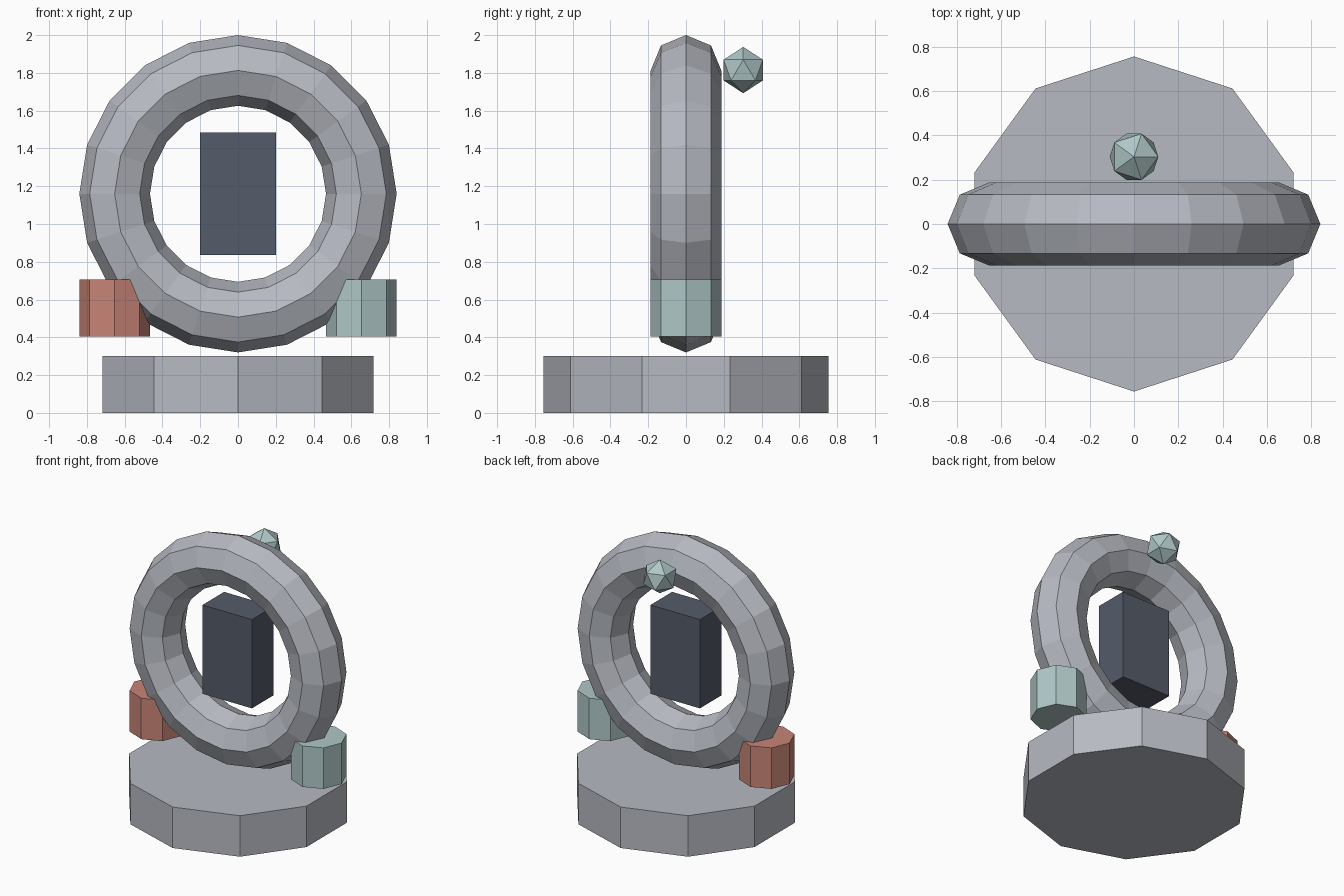
import bpy
import math

if "Cube" in bpy.data.objects:
    bpy.data.objects.remove(bpy.data.objects["Cube"])


def material(name, color):
    m = bpy.data.materials.new(name)
    m.diffuse_color = (*color, 1)
    m.use_nodes = True
    m.node_tree.nodes["Principled BSDF"].inputs["Base Color"].default_value = m.diffuse_color
    return m


grey = material("stone grey", (0.47, 0.49, 0.54))
slate = material("dark slate", (0.09, 0.107, 0.144))
teal = material("pale teal", (0.43, 0.57, 0.57))
coral = material("coral red", (0.58, 0.235, 0.185))


def finish(name, mat):
    ob = bpy.context.object
    ob.name = name
    ob.data.materials.append(mat)
    return ob


def drum(name, mat, sides, radius, height, x, z):
    bpy.ops.mesh.primitive_cylinder_add(vertices=sides, radius=radius, depth=height,
                                        location=(x, 0, z))
    return finish(name, mat)


RING_Z, MAJOR, MINOR = 1.16, 0.653, 0.187

# ten-sided base slab
drum("base", grey, 10, 0.755, 0.30, 0, 0.15)

# upright ring
bpy.ops.mesh.primitive_torus_add(major_segments=20, minor_segments=8,
                                 major_radius=MAJOR, minor_radius=MINOR,
                                 location=(0, 0, RING_Z),
                                 rotation=(math.pi / 2, 0, 0))
finish("ring", grey)

# floating block inside the ring
bpy.ops.mesh.primitive_cube_add(size=1, location=(0, 0, RING_Z))
finish("centre_block", slate).scale = (0.40, 0.25, 0.65)

# eight-sided drums at either side of the ring
for side, label, mat in ((-1, "left_drum", coral), (1, "right_drum", teal)):
    drum(label, mat, 8, MINOR, 0.30, side * MAJOR, 0.555)

# small gem behind the top of the ring
bpy.ops.mesh.primitive_ico_sphere_add(subdivisions=1, radius=0.1225,
                                      location=(0, 0.303, 1.815))
finish("gem", teal)
